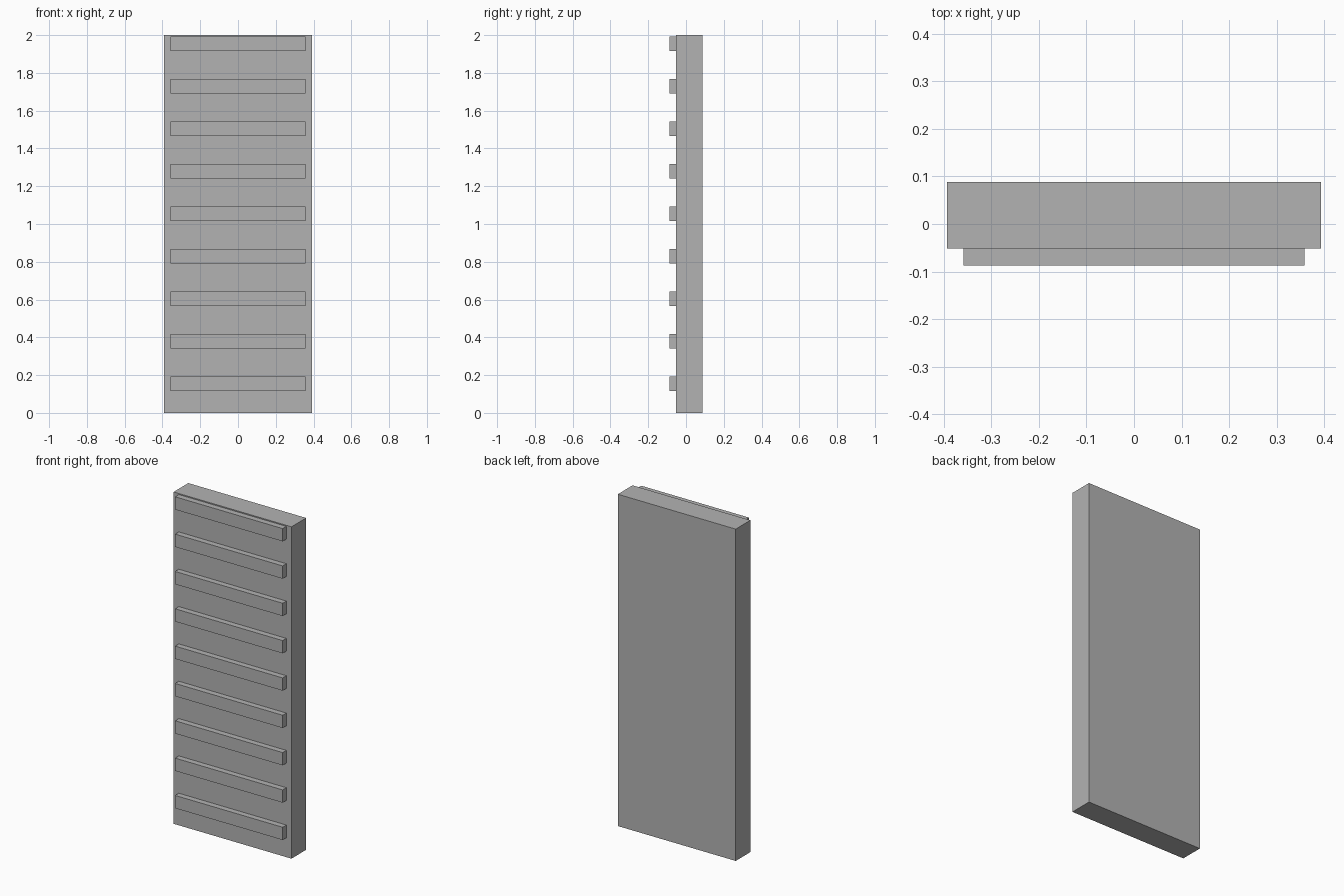
import bpy

cube = bpy.data.objects.get("Cube")
if cube:
    bpy.data.objects.remove(cube, do_unlink=True)

GREY = (0.45, 0.45, 0.45, 1)
mat = bpy.data.materials.new("plain grey")
mat.use_nodes = True
mat.diffuse_color = GREY
mat.node_tree.nodes["Principled BSDF"].inputs["Base Color"].default_value = GREY


def box(name, size, centre):
    bpy.ops.mesh.primitive_cube_add(size=1, location=centre)
    ob = bpy.context.object
    ob.name = name
    ob.scale = size
    bpy.ops.object.transform_apply(location=False, rotation=False, scale=True)
    ob.data.materials.append(mat)
    return ob


# Upright backing board
box("board", (0.786, 0.14, 2), (0, 0.018, 1))

# Evenly spaced slats, butted against the front of the board
for i in range(9):
    box(f"slat_{i + 1}", (0.717, 0.035, 0.077), (0, -0.0695, 0.155 + 0.225 * i))
